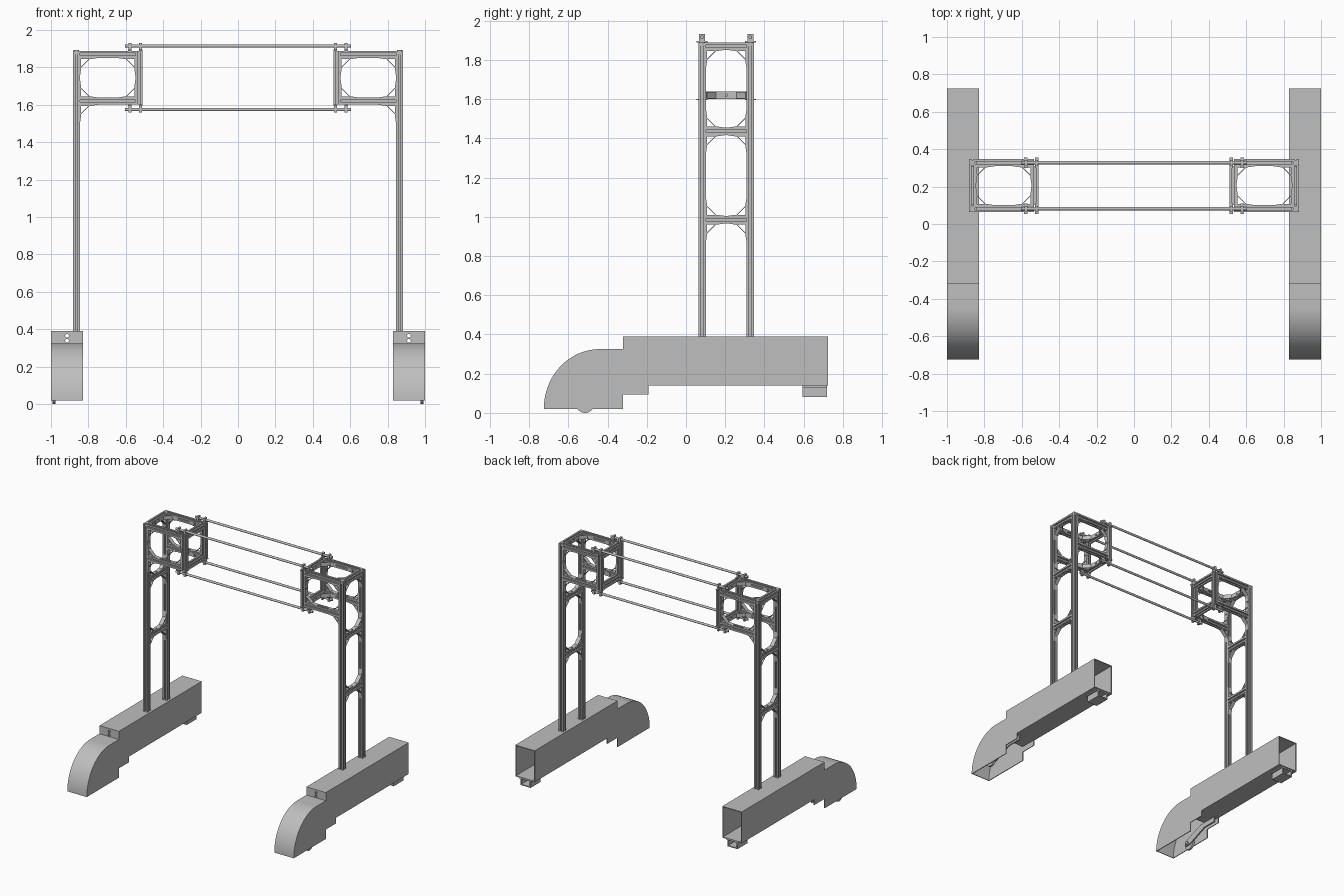
import bpy, bmesh
from math import sin, cos, pi, radians
from mathutils import Vector, Matrix

if "Cube" in bpy.data.objects:
    bpy.data.objects.remove(bpy.data.objects["Cube"])

GREY = (0.52, 0.52, 0.52, 1)
mat = bpy.data.materials.new("plain grey")
mat.use_nodes = True
mat.diffuse_color = GREY
mat.node_tree.nodes["Principled BSDF"].inputs["Base Color"].default_value = GREY

X, Y, Z = Vector((1, 0, 0)), Vector((0, 1, 0)), Vector((0, 0, 1))


def prism(bm, pts, depth):
    """Closed solid from a polygon swept along a vector."""
    a = [bm.verts.new(p) for p in pts]
    b = [bm.verts.new(Vector(p) + depth) for p in pts]
    bm.faces.new(a)
    bm.faces.new(b[::-1])
    for i in range(len(a)):
        j = (i + 1) % len(a)
        bm.faces.new((a[i], b[i], b[j], a[j]))


def box(bm, x, y, z):
    pts = [(x[0], y[0], z[0]), (x[1], y[0], z[0]), (x[1], y[1], z[0]), (x[0], y[1], z[0])]
    prism(bm, pts, Z * (z[1] - z[0]))


def cylinder(bm, a, b, r, n=20):
    a, b = Vector(a), Vector(b)
    d = b - a
    rot = Z.rotation_difference(d).to_matrix()
    prism(bm, [a + rot @ Vector((r * cos(2 * pi * i / n), r * sin(2 * pi * i / n), 0))
               for i in range(n)], d)


def finish(name, bm, mirror=True, smooth=False):
    bmesh.ops.recalc_face_normals(bm, faces=bm.faces)
    me = bpy.data.meshes.new(name)
    bm.to_mesh(me)
    bm.free()
    me.materials.append(mat)
    if smooth:
        me.shade_smooth()
        me.set_sharp_from_angle(angle=radians(30))
    ob = bpy.data.objects.new(name, me)
    bpy.context.scene.collection.objects.link(ob)
    if mirror:
        ob.modifiers.new("mirror", "MIRROR")
    return ob


H = 0.019            # half width of the slotted bars
SLOT, DEEP = 0.006, 0.011


def bar(bm, a, b):
    """Square bar with a slot along each side."""
    a, b = Vector(a), Vector(b)
    u, v = [k for k in (X, Y, Z) if abs(k.dot(b - a)) < 1e-6]
    quarter = [(H, -H), (H, -SLOT), (H - DEEP, -SLOT), (H - DEEP, SLOT), (H, SLOT)]
    pts = []
    for turn in range(4):
        m = Matrix.Rotation(turn * pi / 2, 2)
        for q in quarter:
            p = m @ Vector(q)
            pts.append(a + u * p.x + v * p.y)
    prism(bm, pts, b - a)


def brace(bm, corner, u, v, leg=0.058, flange=0.1, t=0.006):
    """Open corner brace: a diagonal plate and two tapered flanges."""
    w = u.cross(v) * 0.032
    c = Vector(corner) - w / 2
    shapes = [[(leg, 0), (0, leg), (0, leg - t), (leg - t, 0)],
              [(0, 0), (flange, 0), (leg, t), (0, t)],
              [(0, 0), (0, flange), (t, leg), (t, 0)]]
    for s in shapes:
        prism(bm, [c + u * p + v * q for p, q in s], w)


XO, XI = 0.864, 0.529          # outer and inner post lines
YS = (0.082, 0.328)            # front and back post lines
TOP, LOW = 1.87, 1.62          # head frame levels
RUNGS = (1.435, 0.985)
SIDES = ((YS[0] + H, Y), (YS[1] - H, -Y))
ENDS = ((XO - H, -X), (XI + H, X))

# Tower posts
bm = bmesh.new()
for y in YS:
    bar(bm, (XO, y, 0.38), (XO, y, TOP + H))
finish("tower_posts", bm)

# Tower rungs
bm = bmesh.new()
for z in RUNGS + (TOP,):
    bar(bm, (XO, YS[0] + H, z), (XO, YS[1] - H, z))
finish("tower_rungs", bm)

# Head frame
bm = bmesh.new()
for y in YS:
    bar(bm, (XI, y, LOW - H), (XI, y, TOP + H))
    for z in (LOW, TOP):
        bar(bm, (XI + H, y, z), (XO - H, y, z))
for z in (LOW, TOP):
    bar(bm, (XI, YS[0] + H, z), (XI, YS[1] - H, z))
finish("head_frame", bm)

# Corner braces
bm = bmesh.new()
for y, dy in SIDES:
    brace(bm, (XO, y, TOP - H), dy, -Z)
    for z in RUNGS:
        brace(bm, (XO, y, z + H), dy, Z)
        brace(bm, (XO, y, z - H), dy, -Z)
    for x, dx in ENDS:
        brace(bm, (x, y, TOP), dx, dy)
    brace(bm, (XI + H, y, LOW), X, dy)
for y in YS:
    for x, dx in ENDS:
        brace(bm, (x, y, TOP - H), dx, -Z)
        brace(bm, (x, y, LOW + H), dx, Z)
    brace(bm, (XO - H, y, LOW - H), -X, -Z)
finish("corner_braces", bm)

# Post end caps
bm = bmesh.new()
for y in YS:
    cylinder(bm, (XO, y, TOP), (XO, y, TOP + H + 0.003), 0.015)
finish("post_caps", bm)

# Long rods and their clamps
rods, clamps = bmesh.new(), bmesh.new()
for y in YS:
    for level, rod_z, way in ((TOP + H, 1.915, 1), (LOW - H, 1.575, -1)):
        cylinder(rods, (-0.605, y, rod_z), (0.605, y, rod_z), 0.009)
        for x in (0.578, 0.52):
            foot = sorted((level, level + way * 0.006))
            body = sorted((level, level + way * 0.042))
            box(clamps, (x - 0.009, x + 0.009), (y - 0.028, y + 0.028), foot)
            box(clamps, (x - 0.008, x + 0.008), (y - 0.015, y + 0.015), body)
finish("long_rods", rods, mirror=False, smooth=True)
finish("rod_clamps", clamps)

# Base beam, a tube open at the back
X0, X1, T = 0.828, 1.0, 0.006
FRONT, BACK, FLOOR, ROOF = -0.32, 0.725, 0.14, 0.39
MID = (X0 + X1) / 2
bm = bmesh.new()
box(bm, (X0, X1), (FRONT, BACK), (ROOF - T, ROOF))
box(bm, (X0, X1), (FRONT, BACK), (FLOOR, FLOOR + T))
for x in (X0, X1 - T):
    box(bm, (x, x + T), (FRONT, BACK), (FLOOR + T, ROOF - T))
finish("base_beam", bm)

# Front plate with two holes
bm = bmesh.new()
box(bm, (X0 + T, X1 - T), (FRONT, FRONT + T), (FLOOR + T, ROOF - T))
plate = finish("base_front_plate", bm, mirror=False)
bm = bmesh.new()
for z in (0.365, 0.338):
    cylinder(bm, (MID, FRONT - 0.05, z), (MID, FRONT + 0.05, z), 0.01)
cutter = finish("hole_cutter", bm, mirror=False)
cutter.hide_render = True
cutter.hide_set(True)
cut = plate.modifiers.new("holes", "BOOLEAN")
cut.object = cutter
cut.solver = "EXACT"
plate.modifiers.new("mirror", "MIRROR")

# Rounded nose cover, open underneath
SEG = 28
BOTTOM, CROWN, BEND, TIP = 0.02, 0.325, -0.44, -0.725


def arc(inset):
    pts = []
    for i in range(SEG + 1):
        a = pi / 2 * i / SEG
        pts.append((BEND - (BEND - TIP - inset) * cos(a),
                    BOTTOM + (CROWN - BOTTOM - inset) * sin(a)))
    return pts + [(FRONT, CROWN - inset)]


bm = bmesh.new()
skin = arc(0) + arc(T)[::-1]
prism(bm, [(X0, y, z) for y, z in skin], X * (X1 - X0))
finish("nose_skin", bm, smooth=True)

bm = bmesh.new()
cheek = arc(0.001) + [(FRONT, FLOOR), (-0.19, FLOOR), (-0.19, 0.095),
                      (FRONT, 0.095), (FRONT, BOTTOM)]
for x in (X0, X1 - T):
    prism(bm, [(x, y, z) for y, z in cheek], X * T)
finish("nose_cheeks", bm)

# Wheel and its arm inside the outer cheek
bm = bmesh.new()
cylinder(bm, (0.975, -0.515, 0.047), (0.993, -0.515, 0.047), 0.047, 32)
finish("wheel", bm, smooth=True)
bm = bmesh.new()
arm = [(-0.54, 0.03), (-0.49, 0.03), (-0.32, 0.1), (-0.2, 0.1),
       (-0.2, FLOOR), (-0.36, FLOOR), (-0.54, 0.07)]
prism(bm, [(0.962, y, z) for y, z in arm], X * 0.01)
cylinder(bm, (0.95, -0.515, 0.047), (0.98, -0.515, 0.047), 0.012)
finish("wheel_arm", bm)

# Rear foot, a short open channel under the beam
bm = bmesh.new()
y = (0.595, 0.72)
box(bm, (MID - 0.055, MID + 0.055), y, (FLOOR - 0.01, FLOOR))
box(bm, (MID - 0.045, MID + 0.045), y, (0.08, 0.088))
for x in (MID - 0.045, MID + 0.037):
    box(bm, (x, x + 0.008), y, (0.088, FLOOR - 0.01))
finish("rear_foot", bm)
